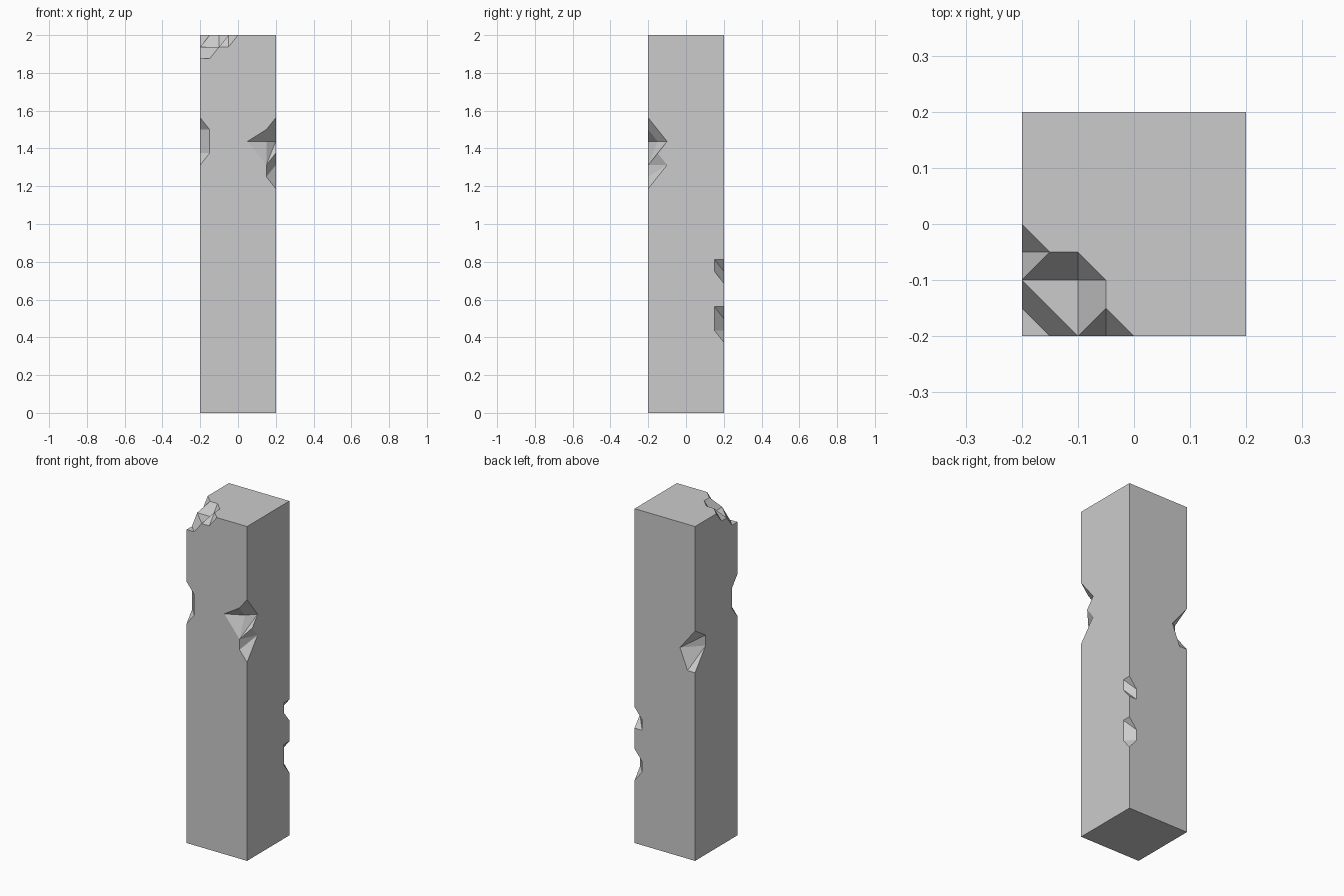
import bpy, bmesh

if "Cube" in bpy.data.objects:
    bpy.data.objects.remove(bpy.data.objects["Cube"])

U = 0.0625   # vertical step of the chip shapes
S = 0.05     # sideways step of the chip shapes
H = 0.2      # half width of the pillar


def hull_object(name, points):
    """Convex solid around a handful of points."""
    bm = bmesh.new()
    for p in points:
        bm.verts.new(p)
    res = bmesh.ops.convex_hull(bm, input=bm.verts)
    loose = [g for g in set(res["geom_interior"] + res["geom_unused"])
             if isinstance(g, bmesh.types.BMVert)]
    bmesh.ops.delete(bm, geom=loose, context='VERTS')
    bmesh.ops.dissolve_limit(bm, angle_limit=0.001, verts=bm.verts, edges=bm.edges)
    bmesh.ops.recalc_face_normals(bm, faces=bm.faces)
    me = bpy.data.meshes.new(name)
    bm.to_mesh(me)
    bm.free()
    ob = bpy.data.objects.new(name, me)
    bpy.context.collection.objects.link(ob)
    return ob


def cut(points):
    """Knock a convex chip out of the pillar."""
    c = hull_object("chip_cutter", points)
    c.hide_render = True
    m = pillar.modifiers.new("chip", 'BOOLEAN')
    m.operation, m.solver, m.object = 'DIFFERENCE', 'EXACT', c
    bpy.context.view_layer.objects.active = pillar
    bpy.ops.object.modifier_apply(modifier=m.name)
    bpy.data.objects.remove(c)


def edge_chip(sx, sy, pts):
    """Chip on a vertical edge; pts = (steps in along x, steps in along y, z steps)."""
    cut([(sx * (H - a * S), sy * (H - b * S), z * U) for a, b, z in pts])


# square pillar
pillar = hull_object("stone_pillar", [(x, y, z) for x in (-H, H) for y in (-H, H) for z in (0, 2)])

# back right edge, two small chips
edge_chip(1, 1, [(0, 0, 13), (0, 0, 11), (0, 1, 13), (0, 1, 12), (1, 0, 12), (1, 0, 11)])
edge_chip(1, 1, [(0, 0, 9), (0, 0, 6), (0, 1, 9), (0, 1, 7), (1, 0, 8), (1, 0, 7)])

# front left edge chip
edge_chip(-1, -1, [(0, 0, 25), (0, 0, 21), (1, 0, 24), (1, 0, 22), (0, 1, 24), (0, 1, 22)])

# back left edge chip
edge_chip(-1, 1, [(0, 0, 22), (0, 0, 18), (2, 0, 20), (1, 0, 18),
                  (0, 2, 21), (0, 2, 20), (0, 1, 19)])

# front right edge, large chip: core, sideways spike, lower part
edge_chip(1, -1, [(0, 0, 25), (0, 0, 21), (1, 0, 24), (1, 0, 21),
                  (0, 2, 23), (0, 1, 22), (1, 1, 23)])
edge_chip(1, -1, [(3, 0, 23), (1, 0, 24), (1, 0, 21), (1, 1, 23), (0, 0, 23)])
edge_chip(1, -1, [(0, 0, 22), (0, 0, 19), (1, 0, 21), (1, 0, 20), (0, 1, 22), (0, 2, 21)])

# broken top corner, front left: deep step, shelf and two side nicks
edge_chip(-1, -1, [(0, 0, 30), (1, 0, 30), (0, 1, 30), (2, 0, 31), (0, 2, 31),
                   (2, 0, 32), (0, 2, 32), (0, 0, 32)])
edge_chip(-1, -1, [(2, 0, 31), (2, 2, 31), (0, 2, 31), (1, 3, 32), (2, 3, 32),
                   (3, 2, 32), (3, 1, 32), (2, 0, 32), (0, 2, 32)])
edge_chip(-1, -1, [(0, 4, 32), (0, 3, 31), (0, 2, 31), (1, 3, 32), (0, 0, 32)])
edge_chip(-1, -1, [(4, 0, 32), (3, 0, 31), (2, 0, 31), (3, 1, 32), (0, 0, 32)])
